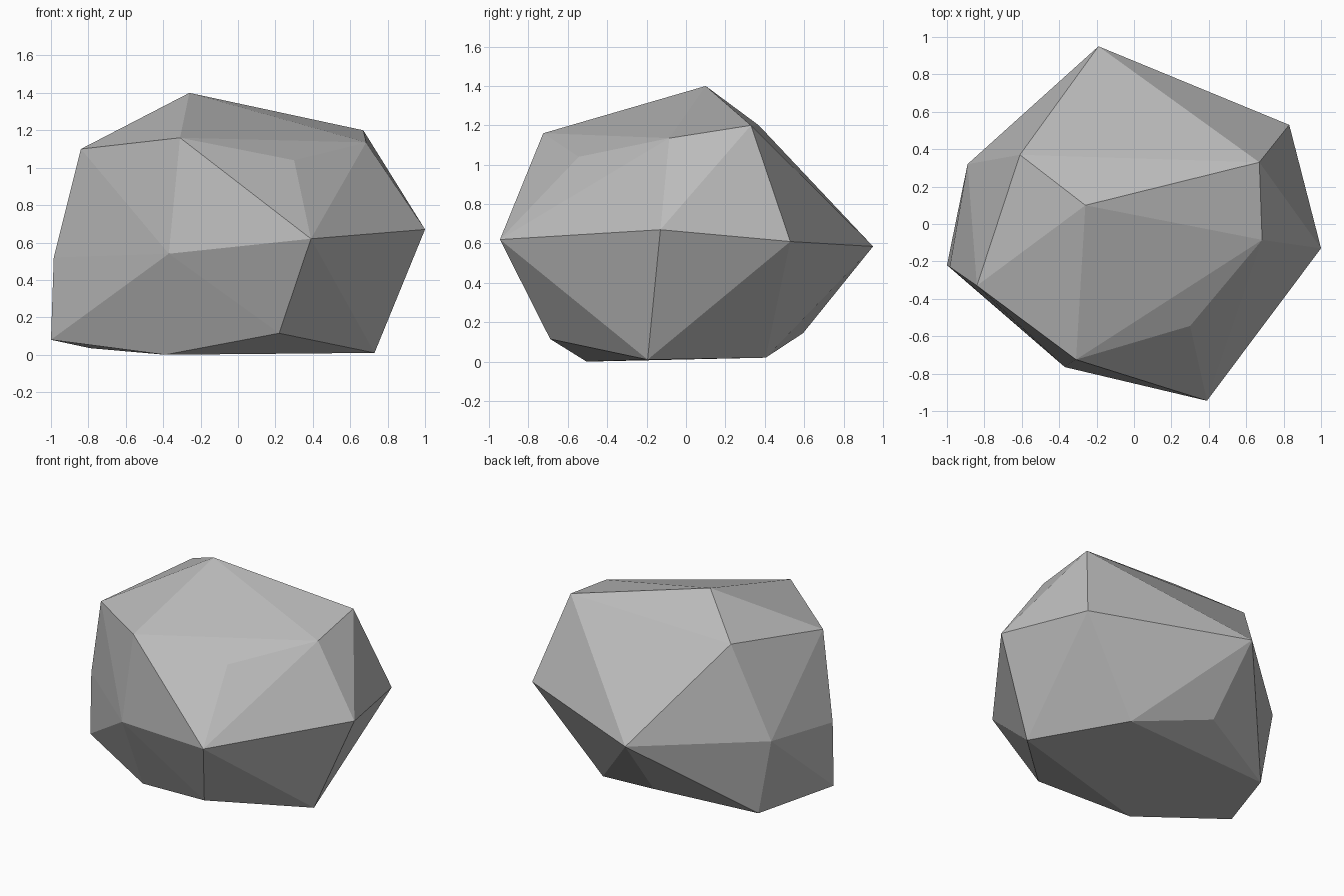
import bpy
import bmesh

# Remove only the default cube
default_cube = bpy.data.objects.get("Cube")
if default_cube:
    bpy.data.objects.remove(default_cube, do_unlink=True)

# Corner points of the boulder, grouped in rough rings from top to bottom
crown = [(-.26, .10, 1.4), (.67, .33, 1.2), (-.61, .37, 1.2), (-.84, -.33, 1.1),
         (-.31, -.725, 1.16), (.30, -.545, 1.04), (.685, -.085, 1.135)]
waist = [(-.19, .95, .585), (.83, .53, .61), (1, -.13, .67), (.39, -.945, .62),
         (-.37, -.765, .54), (-.985, -.23, .52), (-.89, .32, .57)]
foot = [(-1, -.22, .08), (-.79, .32, .035), (-.165, .595, .145), (.365, .405, .02),
        (.73, -.195, .01), (.22, -.69, .115), (-.39, -.505, 0)]


def flat_material(name, colour):
    """One plain matte colour for viewport and render."""
    material = bpy.data.materials.new(name)
    material.use_nodes = True
    material.diffuse_color = colour
    shader = material.node_tree.nodes["Principled BSDF"]
    shader.inputs["Base Color"].default_value = colour
    shader.inputs["Roughness"].default_value = .9
    return material


def faceted_solid(name, points, material):
    """Wrap the points in a tight, flat-shaded convex skin."""
    bm = bmesh.new()
    for point in points:
        bm.verts.new(point)
    bmesh.ops.convex_hull(bm, input=bm.verts[:])
    bmesh.ops.recalc_face_normals(bm, faces=bm.faces[:])
    for face in bm.faces:
        face.smooth = False
    mesh = bpy.data.meshes.new(name)
    bm.to_mesh(mesh)
    bm.free()
    mesh.materials.append(material)
    solid = bpy.data.objects.new(name, mesh)
    bpy.context.collection.objects.link(solid)
    return solid


# Boulder
stone_grey = flat_material("stone_grey", (.5, .5, .5, 1))
faceted_solid("boulder", crown + waist + foot, stone_grey)
